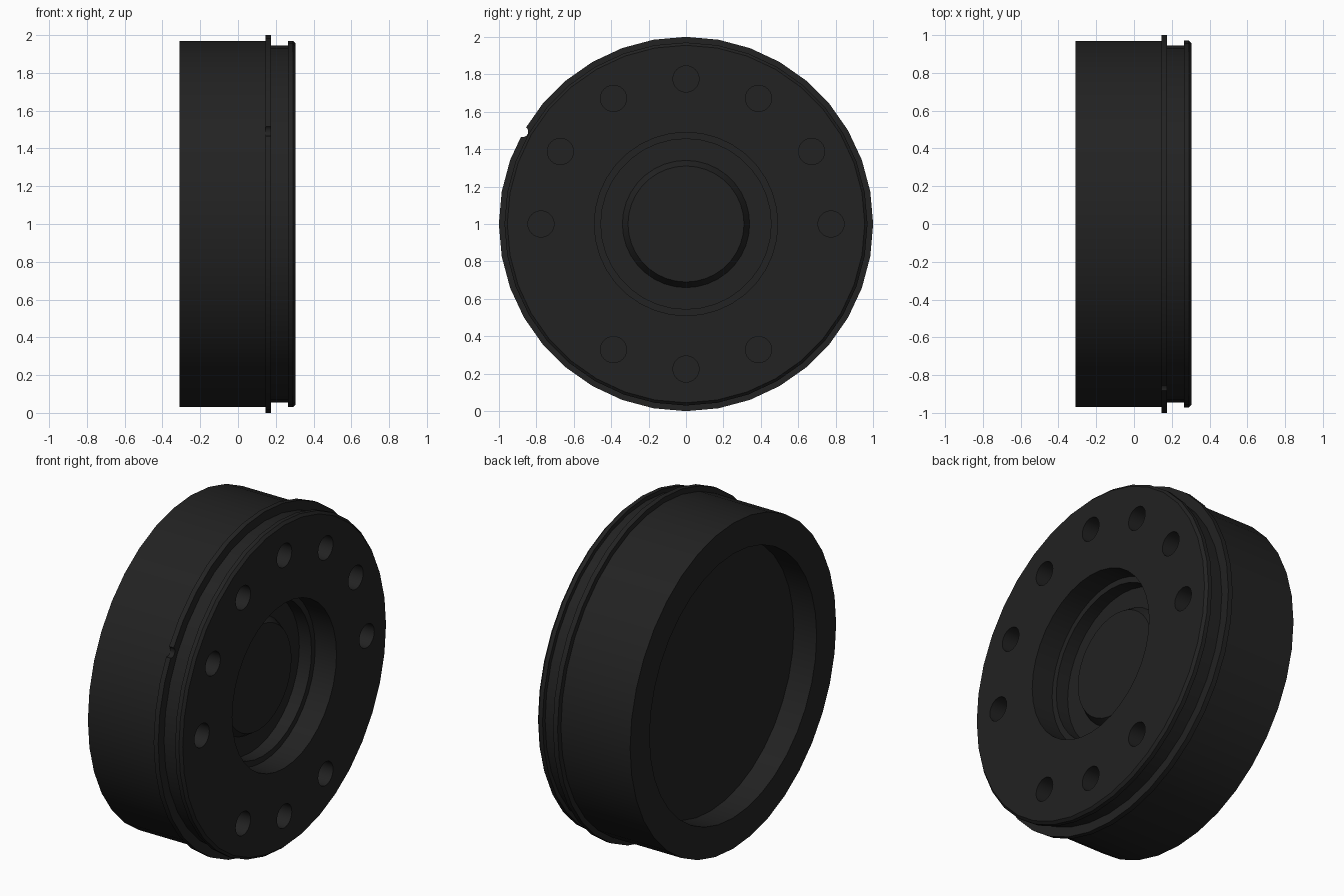
import bpy, bmesh
from math import cos, sin, pi, radians

if "Cube" in bpy.data.objects:
    bpy.data.objects.remove(bpy.data.objects["Cube"])

SIDES = 36
dark = bpy.data.materials.new("dark_metal")
dark.diffuse_color = (0.016, 0.016, 0.016, 1)
dark.use_nodes = True
dark.node_tree.nodes["Principled BSDF"].inputs["Base Color"].default_value = dark.diffuse_color


def finish(name, bm):
    bmesh.ops.recalc_face_normals(bm, faces=bm.faces)
    mesh = bpy.data.meshes.new(name)
    bm.to_mesh(mesh)
    bm.free()
    mesh.materials.append(dark)
    ob = bpy.data.objects.new(name, mesh)
    bpy.context.collection.objects.link(ob)
    return ob


def turn(bm, profile, closed=False, sides=SIDES, cy=0, cz=1):
    """Revolve (x, radius) points about an axis along x; cap or close the ends."""
    rings = [[bm.verts.new((x, cy + r * cos(2 * pi * i / sides), cz + r * sin(2 * pi * i / sides)))
              for i in range(sides)] for x, r in profile]
    pairs = list(zip(rings, rings[1:]))
    if closed:
        pairs.append((rings[-1], rings[0]))
    else:
        bm.faces.new(rings[0])
        bm.faces.new(rings[-1])
    for a, b in pairs:
        for i in range(sides):
            j = (i + 1) % sides
            bm.faces.new((a[i], a[j], b[j], b[i]))


def cut(ob, name, x0, x1, dist, radius, angles):
    """Drill round holes along x at the given angles."""
    bm = bmesh.new()
    for a in angles:
        turn(bm, [(x0, radius), (x1, radius)], sides=24,
             cy=dist * cos(radians(a)), cz=1 + dist * sin(radians(a)))
    cutter = finish(name, bm)
    cutter.hide_render = True
    mod = ob.modifiers.new("drill", "BOOLEAN")
    mod.operation, mod.solver, mod.object = "DIFFERENCE", "EXACT", cutter
    select(ob)
    bpy.ops.object.modifier_apply(modifier=mod.name)
    bpy.data.objects.remove(cutter)


def select(ob):
    bpy.ops.object.select_all(action="DESELECT")
    ob.select_set(True)
    bpy.context.view_layer.objects.active = ob


# Housing: rear recess, barrel, seal groove, front lip, stepped bore and boss
bm = bmesh.new()
turn(bm, [(-0.16, 0.785), (-0.31, 0.785), (-0.31, 0.968), (0.16, 0.968),
          (0.16, 0.945), (0.265, 0.945), (0.265, 0.97), (0.29, 0.97),
          (0.305, 0.955), (0.305, 0.49), (0.165, 0.49), (0.165, 0.455),
          (0.085, 0.455), (0.085, 0.34), (0.135, 0.31)])
housing = finish("housing", bm)
# Ten bolt holes, leaving two of the twelve positions empty
cut(housing, "bolt_hole_cutter", 0.12, 0.4, 0.775, 0.07,
    [a for a in range(0, 360, 30) if a not in (210, 330)])

# Thin flange ring with a small locating notch
bm = bmesh.new()
turn(bm, [(0.145, 0.92), (0.145, 1.0), (0.175, 1.0), (0.175, 0.92)], closed=True)
flange = finish("flange", bm)
cut(flange, "notch_cutter", 0.1, 0.22, 1.003, 0.03, [150.5])

for ob in (housing, flange):
    select(ob)
    bpy.ops.object.shade_smooth_by_angle(angle=radians(25))
